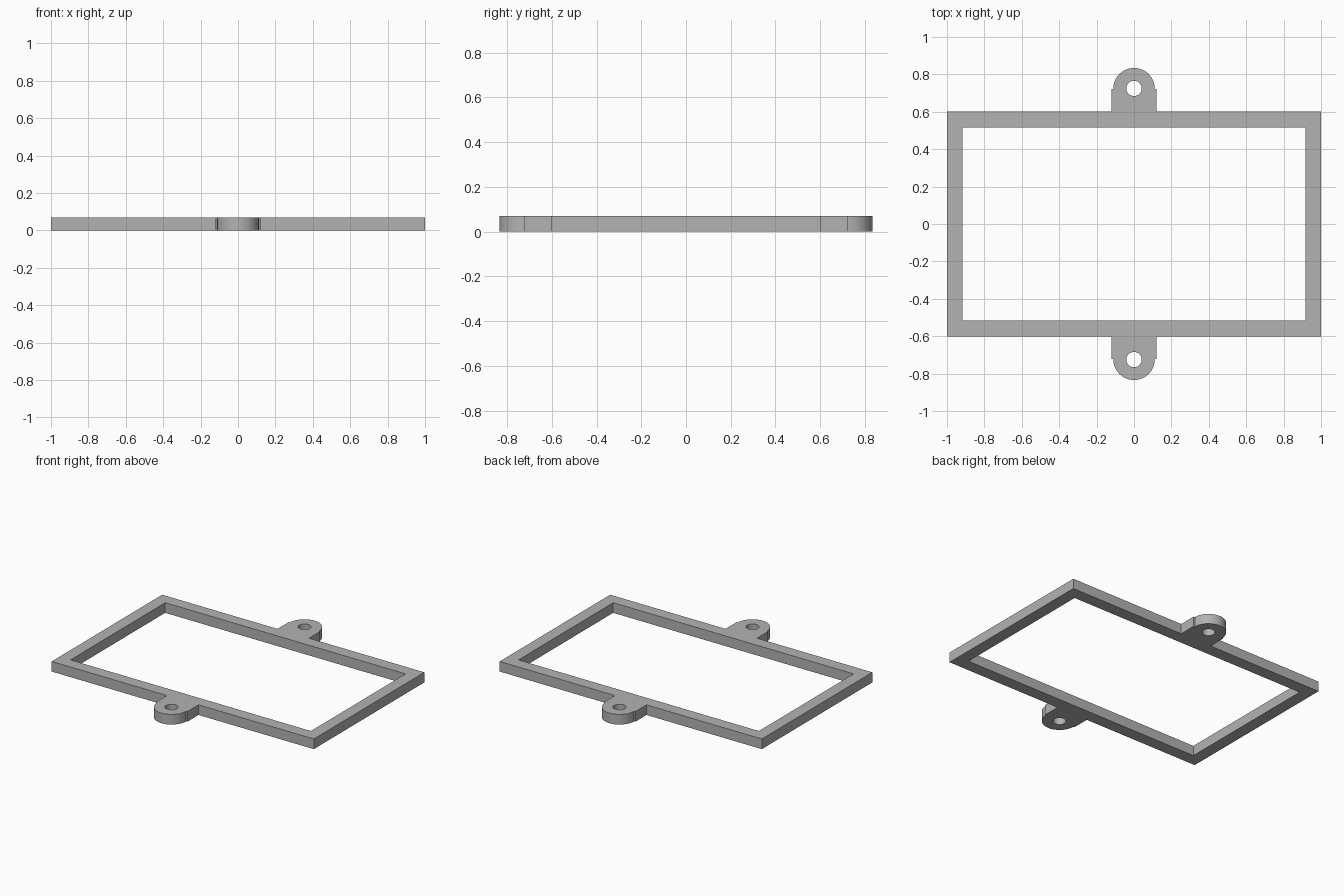
import bpy, bmesh
from math import cos, sin, pi, radians

if "Cube" in bpy.data.objects:
    bpy.data.objects.remove(bpy.data.objects["Cube"], do_unlink=True)

HEIGHT = 0.07
OUTER_X, OUTER_Y = 1.0, 0.602
INNER_X, INNER_Y = 0.917, 0.516
TAB_HALF, TAB_Y = 0.12, 0.723
ROUND_R, HOLE_R = 0.111, 0.041

grey = bpy.data.materials.new("plain grey")
grey.use_nodes = True
colour = (0.45, 0.45, 0.45, 1)
grey.diffuse_color = colour
grey.node_tree.nodes["Principled BSDF"].inputs["Base Color"].default_value = colour


def arc(cy, r, start, end, steps):
    """Points on a circle centred on x = 0."""
    angles = [start + (end - start) * i / steps for i in range(steps + 1)]
    return [(r * cos(a), cy + r * sin(a)) for a in angles]


def rotated(points):
    return [(-x, -y) for x, y in points]


def plate(name, loops):
    """Flat plate from an outline and its holes, raised to HEIGHT."""
    bm = bmesh.new()
    edges = []
    for pts in loops:
        verts = [bm.verts.new((x, y, 0)) for x, y in pts]
        edges += [bm.edges.new((v, verts[i - 1])) for i, v in enumerate(verts)]
    bmesh.ops.triangle_fill(bm, use_beauty=True, edges=edges)
    grown = bmesh.ops.extrude_face_region(bm, geom=bm.faces[:], use_keep_orig=True)
    top = [g for g in grown["geom"] if isinstance(g, bmesh.types.BMVert)]
    bmesh.ops.translate(bm, verts=top, vec=(0, 0, HEIGHT))
    bmesh.ops.recalc_face_normals(bm, faces=bm.faces[:])
    mesh = bpy.data.meshes.new(name)
    bm.to_mesh(mesh)
    bm.free()
    obj = bpy.data.objects.new(name, mesh)
    bpy.context.collection.objects.link(obj)
    mesh.materials.append(grey)
    return obj


# Back half of the outline: corner, tab shoulder, rounded tab end, corner
half = [(OUTER_X, OUTER_Y), (TAB_HALF, OUTER_Y), (TAB_HALF, TAB_Y)]
half += arc(TAB_Y, ROUND_R, 0, pi, 32)
half += [(-TAB_HALF, TAB_Y), (-TAB_HALF, OUTER_Y), (-OUTER_X, OUTER_Y)]
outline = half + rotated(half)

# Large window and one screw hole in each tab
inner_side = [(INNER_X, INNER_Y), (-INNER_X, INNER_Y)]
window = inner_side + rotated(inner_side)
hole = arc(TAB_Y + 0.002, HOLE_R, 0, 2 * pi, 32)[:-1]

frame = plate("frame_with_mounting_tabs", [outline, window, hole, rotated(hole)])
bpy.context.view_layer.objects.active = frame
frame.select_set(True)
bpy.ops.object.shade_smooth_by_angle(angle=radians(30))
